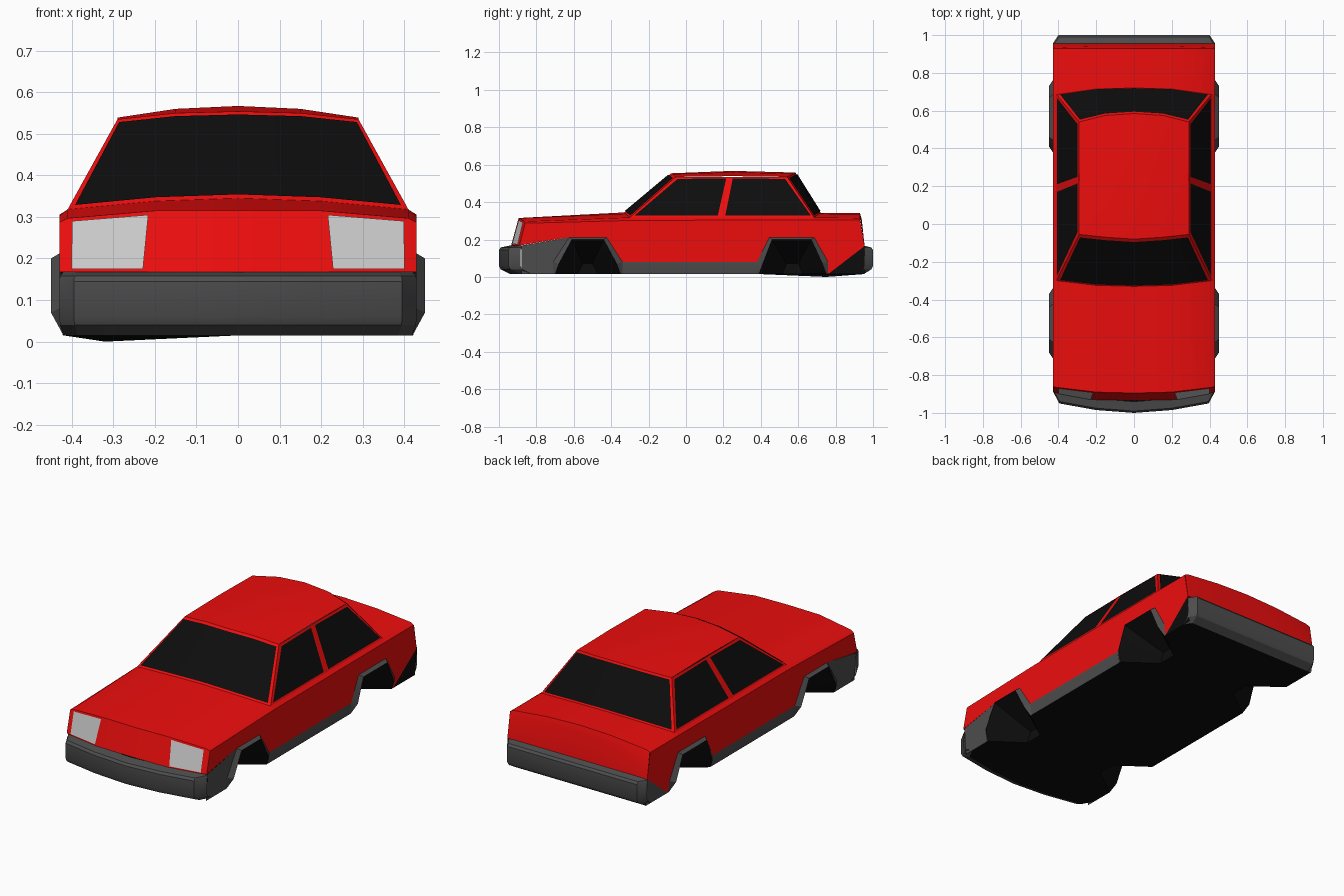
import bpy, bmesh
from mathutils import Vector

if "Cube" in bpy.data.objects:
    bpy.data.objects.remove(bpy.data.objects["Cube"])


def material(name, r, g, b):
    m = bpy.data.materials.new(name)
    m.diffuse_color = (r, g, b, 1)
    m.use_nodes = True
    m.node_tree.nodes["Principled BSDF"].inputs["Base Color"].default_value = m.diffuse_color
    return m


RED = material("red_paint", 0.85, 0.004, 0.004)
GLASS = material("black_glass", 0.004, 0.004, 0.004)
TRIM = material("dark_trim", 0.075, 0.075, 0.075)
LAMP = material("lamp_grey", 0.55, 0.55, 0.55)


def build(name, verts, faces, mat, mirror=True, inward=False):
    """Shell part; faces are turned away from the car's long axis."""
    bm = bmesh.new()
    vs = [bm.verts.new(v) for v in verts]
    for f in faces:
        bm.faces.new([vs[i] for i in f])
    bm.normal_update()
    for f in bm.faces:
        c = f.calc_center_median()
        axis = Vector((0, max(-0.8, min(0.8, c.y)), 0.2))
        if (f.normal.dot(c - axis) < 0) != inward:
            f.normal_flip()
    me = bpy.data.meshes.new(name)
    bm.to_mesh(me)
    bm.free()
    me.materials.append(mat)
    ob = bpy.data.objects.new(name, me)
    bpy.context.collection.objects.link(ob)
    bpy.ops.object.select_all(action='DESELECT')
    ob.select_set(True)
    bpy.context.view_layer.objects.active = ob
    bpy.ops.object.shade_smooth_by_angle(angle=0.5)
    if mirror:
        mod = ob.modifiers.new("mirror", 'MIRROR')
        mod.merge_threshold = 0.0005
    return ob


def loft(name, rows, mat, **kw):
    n = len(rows[0])
    faces = [(r * n + i, r * n + i + 1, (r + 1) * n + i + 1, (r + 1) * n + i)
             for r in range(len(rows) - 1) for i in range(n - 1)]
    return build(name, [p for row in rows for p in row], faces, mat, **kw)


def panel(name, pts, mat, **kw):
    return build(name, pts, [range(len(pts))], mat, **kw)


def side_x(z):
    return 0.43 if z >= 0.07 else 0.42 + 0.01 * (z - 0.015) / 0.055


def side(*pts):
    return [(side_x(z), y, z) for y, z in pts]


def lerp(a, b, t):
    return Vector(a).lerp(Vector(b), t)


# Key half-width lines, from the centre outwards
nose = [(0, -0.895, 0.315), (0.2, -0.89, 0.315), (0.41, -0.865, 0.297), (0.43, -0.86, 0.287)]
chin = [(0, -0.935, 0.168), (0.22, -0.93, 0.168), (0.41, -0.895, 0.168), (0.43, -0.89, 0.168)]
cowl = [(0, -0.33, 0.345), (0.2, -0.325, 0.338), (0.41, -0.30, 0.318), (0.43, -0.30, 0.302)]
deck = [(0, 0.72, 0.343), (0.2, 0.715, 0.338), (0.41, 0.685, 0.318), (0.43, 0.685, 0.305)]
tail = [(0, 0.93, 0.343), (0.2, 0.93, 0.336), (0.41, 0.93, 0.315), (0.43, 0.93, 0.305)]
tail_mid = [(0, 0.94, 0.305), (0.2, 0.94, 0.305), (0.41, 0.935, 0.305), (0.43, 0.932, 0.303)]
tail_low = [(x, 0.955, 0.165) for x in (0, 0.2, 0.41, 0.43)]
roof_f = [(0, -0.08, 0.554), (0.15, -0.07, 0.55), (0.29, -0.055, 0.535)]
roof_m = [(0, 0.25, 0.567), (0.15, 0.25, 0.56), (0.29, 0.25, 0.539)]
roof_r = [(0, 0.585, 0.558), (0.15, 0.575, 0.552), (0.29, 0.54, 0.535)]

# Painted upper body
loft("hood", [nose, cowl], RED)
loft("front_panel", [nose, chin], RED)
loft("shoulder", [cowl[2:], deck[2:]], RED)
loft("trunk_lid", [deck, tail], RED)
loft("rear_panel", [tail, tail_mid, tail_low], RED)

# Cabin with roof, pillars and glass
loft("roof", [roof_f, roof_m, roof_r], RED)
loft("windshield_frame", [cowl[:3], roof_f], RED)
loft("rear_window_frame", [deck[:3], roof_r], RED)
loft("cabin_side", [[cowl[2], deck[2]], [roof_f[2], roof_r[2]]], RED)


def end_glass(name, low, top, sign):
    rows = []
    for t in (0.03, 0.95):
        row = [lerp(a, b, t) for a, b in zip(low, top)]
        row[2] = lerp(row[1], row[2], 0.93)
        rows.append([p + Vector((0, 0.003 * sign, 0.003)) for p in row])
    loft(name, rows, GLASS)


end_glass("windshield", cowl[:3], roof_f, -1)
end_glass("rear_window", deck[:3], roof_r, 1)


def side_glass(name, pts):
    panel(name, [(0.414 - 0.12 * (z - 0.318) / 0.217, y, z) for y, z in pts], GLASS)


side_glass("front_side_window", [(-0.275, 0.328), (-0.045, 0.524), (0.215, 0.527), (0.17, 0.328)])
side_glass("rear_side_window", [(0.21, 0.328), (0.25, 0.527), (0.53, 0.524), (0.668, 0.328)])

# Headlights
lamp = []
for s, t in ((0.07, 0.06), (0.95, 0.06), (0.95, 0.95), (0.05, 0.95)):
    p = lerp(lerp(nose[1], nose[2], s), lerp(chin[1], chin[2], s), t)
    lamp.append(p + Vector((0, -0.004, 0)))
panel("headlight", lamp, LAMP)

# Painted flank and lower cladding
panel("flank", [nose[3], chin[3]] + side(
    (-0.625, 0.212), (-0.425, 0.212), (-0.34, 0.08), (0.38, 0.08), (0.445, 0.212),
    (0.685, 0.212), (0.76, 0.08), (0.76, 0.015), (0.955, 0.165)) + [tail[3], deck[3], cowl[3]], RED)
panel("front_fender_trim", side((-0.88, 0.168), (-0.625, 0.212), (-0.71, 0.08),
                                (-0.71, 0.015), (-0.88, 0.015)), TRIM)
loft("sill", [side((-0.34, z), (0.38, z)) for z in (0.08, 0.07, 0.015)], TRIM)
corner = side((0.76, 0.015), (0.955, 0.165), (0.955, 0.015))
panel("right_tail_corner", corner, GLASS, mirror=False)
panel("left_tail_corner", [(-x, y, z) for x, y, z in corner], TRIM, mirror=False)

# Wheel arches: flared lip and tapering well
arches = {"front": (-0.70, -0.61, -0.44, -0.35), "rear": (0.39, 0.46, 0.67, 0.75)}
for end, (a, b, c, d) in arches.items():
    outer = side((a - 0.01, 0.015), (a - 0.01, 0.08), (b - 0.015, 0.212),
                 (c + 0.015, 0.212), (d + 0.01, 0.08), (d + 0.01, 0.015))
    lip = [(0.42, a, 0.015), (0.45, a + 0.02, 0.07), (0.45, b, 0.2),
           (0.45, c, 0.2), (0.45, d - 0.02, 0.07), (0.42, d, 0.015)]
    mid = (a + d) / 2
    inner = [(0.25, mid + 0.3 * (y - mid), 0.015 + 0.3 * (z - 0.015)) for x, y, z in lip]
    loft(end + "_arch_lip", [outer, lip], TRIM)
    loft(end + "_wheel_well", [lip, inner], GLASS, inward=True)
    panel(end + "_well_end", inner, GLASS)


# Bumpers: plan line swept through a chamfered section
def bumper(name, plan, sign, depth):
    rows = []
    for d, z in ((depth, 0.015), (0.01, 0.04), (0, 0.06), (0, 0.145), (0.01, 0.158), (depth, 0.168)):
        rows.append([(x * (1 - 0.4 * d), sign * (y - d), z) for x, y in plan])
    loft(name, rows, TRIM)


bumper("front_bumper", [(0, 1), (0.2, 0.985), (0.395, 0.95), (0.43, 0.885)], -1, 0.06)
bumper("rear_bumper", [(0, 1), (0.2, 1), (0.4, 1), (0.43, 0.955)], 1, 0.05)

# Floor with notches at the wells
outline = [(0, -0.94), (0.195, -0.925), (0.386, -0.89), (0.42, -0.825)]
for a, b, c, d in arches.values():
    m, w = (a + d) / 2, 0.15 * (d - a)
    outline += [(0.42, a), (0.25, m - w), (0.25, m + w), (0.42, d)]
outline += [(0.42, 0.905), (0.392, 0.95), (0, 0.95)]
panel("floor", [(x, y, 0.015) for x, y in outline], GLASS)
bulge = [(x, y, 0.015) for x, y in ((-0.42, 0.95), (0, 0.95), (0, 0.4), (-0.25, 0.62), (-0.42, 0.75))]
build("floor_bulge", bulge + [(-0.32, 0.75, 0)],
      [(i, (i + 1) % 5, 5) for i in range(5)], GLASS, mirror=False)
